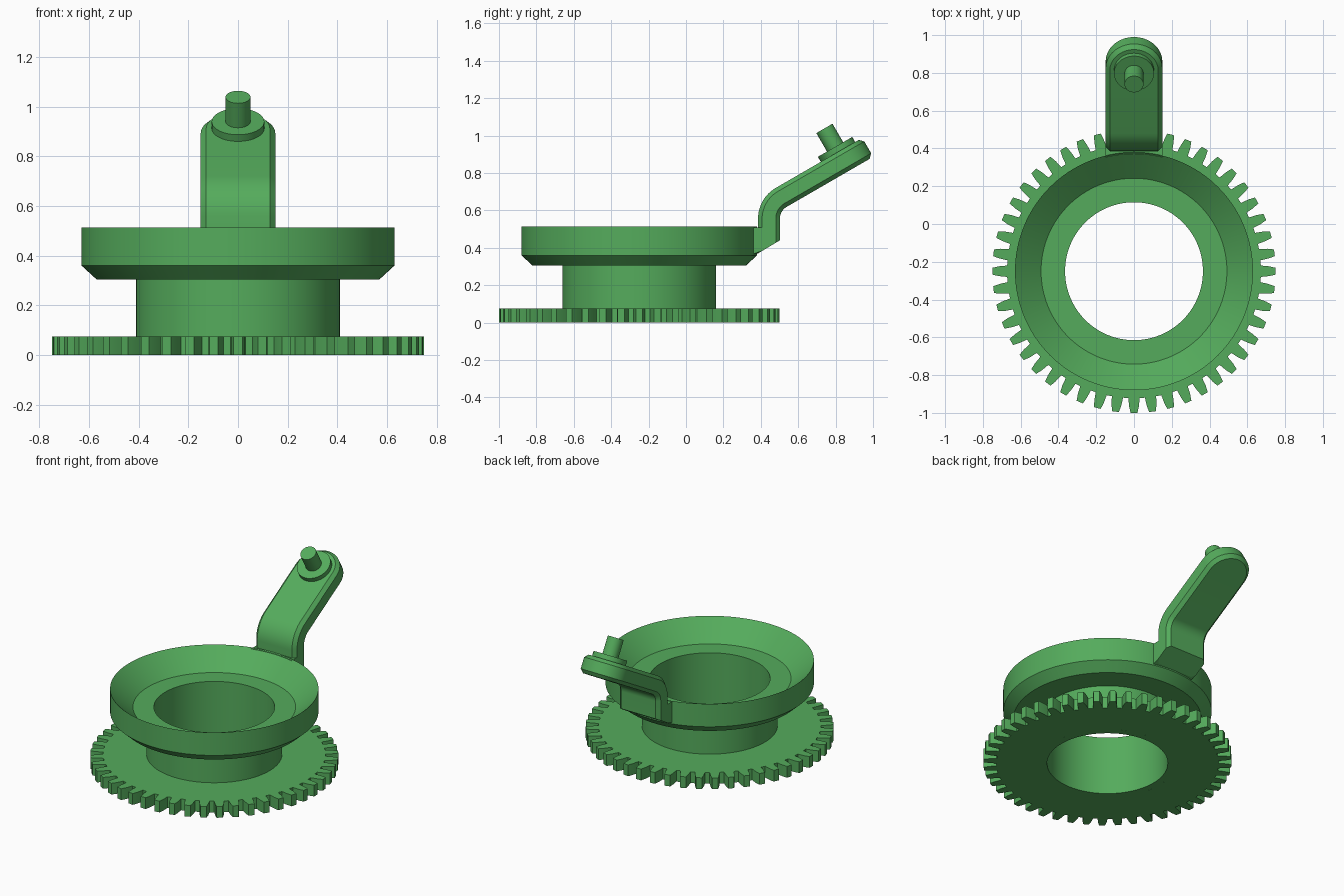
import bpy, bmesh, math
from mathutils import Vector

if "Cube" in bpy.data.objects:
    bpy.data.objects.remove(bpy.data.objects["Cube"])

CY = -0.25  # y of the hub axis

green = bpy.data.materials.new("green")
green.diffuse_color = (0.09, 0.41, 0.107, 1)
green.use_nodes = True
green.node_tree.nodes["Principled BSDF"].inputs["Base Color"].default_value = green.diffuse_color


def finish(name, bm):
    bmesh.ops.remove_doubles(bm, verts=bm.verts, dist=1e-5)
    bmesh.ops.recalc_face_normals(bm, faces=bm.faces)
    mesh = bpy.data.meshes.new(name)
    bm.to_mesh(mesh)
    bm.free()
    mesh.materials.append(green)
    ob = bpy.data.objects.new(name, mesh)
    bpy.context.collection.objects.link(ob)
    bpy.ops.object.select_all(action='DESELECT')
    bpy.context.view_layer.objects.active = ob
    ob.select_set(True)
    bpy.ops.object.shade_smooth_by_angle(angle=math.radians(28))
    return ob


def loft(name, rings, close_rings=False, caps=True):
    """Join equal-length closed rings of points with quads."""
    bm = bmesh.new()
    vs = [[bm.verts.new(p) for p in r] for r in rings]
    n, m = len(rings), len(rings[0])
    for i in range(n if close_rings else n - 1):
        for j in range(m):
            a, b = vs[i], vs[(i + 1) % n]
            bm.faces.new((a[j], a[(j + 1) % m], b[(j + 1) % m], b[j]))
    if caps and not close_rings:
        bm.faces.new(vs[0])
        bm.faces.new(vs[-1])
    return finish(name, bm)


def polar(r, a, z):
    return (r * math.cos(a), CY + r * math.sin(a), z)


# Hub: hollow neck with flared cup on top
profile = [(.365, 0), (.365, .39), (.492, .39), (.63, .513),
           (.63, .36), (.57, .305), (.41, .305), (.41, 0)]
N = 128
loft("hub_cup", [[polar(r, 2 * math.pi * i / N, z) for r, z in profile]
                 for i in range(N)], close_rings=True)

# Gear plate with 48 tapered teeth
TEETH, GZ = 48, 0.075
tooth = [(.672, -.030), (.715, -.026), (.75, -.018),
         (.75, .018), (.715, .026), (.672, .030)]
outline = []
for k in range(TEETH):
    a = 2 * math.pi * k / TEETH
    outline += [(r, a + w / r) for r, w in tooth]
rings = []
for r, a in outline:
    rings.append([polar(.41, a, 0), polar(r, a, 0),
                  polar(r, a, GZ), polar(.41, a, GZ)])
loft("gear", rings, close_rings=True)

# Arm: chamfered bar, rising from the cup, bending outward, round tip
D = Vector((0, .866, .5))       # direction of the sloped part
NRM = Vector((0, -.5, .866))    # normal of the sloped top
TOP = Vector((0, .8125, .913))  # tip centre on the top surface
BC = Vector((0, .575, .556))    # bend centre
R, T, C, W = 0.19, 0.117, 0.022, 0.15
# section corners: (depth below top surface, inset of the width)
layers = [(0, C), (C, 0), (T - C, 0), (T, C)]


def section(fn):
    """fn(depth, inset) -> (half width, centre point)"""
    pts = [fn(t, c) for t, c in layers]
    return ([(w, p.y, p.z) for w, p in pts] +
            [(-w, p.y, p.z) for w, p in reversed(pts)])


sections = [section(lambda t, c: (W - c, Vector((0, .385 + t, .37 + .6 * t))))]
for i in range(13):
    a = math.radians(180 - 60 * i / 12)
    u = Vector((0, math.cos(a), math.sin(a)))
    sections.append(section(lambda t, c: (W - c, BC + u * (R - t))))
for i in range(17):
    a = math.pi / 2 * i / 16
    sections.append(section(lambda t, c: (
        (W - c) * math.cos(a), TOP - NRM * t + D * (W - c) * math.sin(a))))
loft("arm", sections, caps=False)
bm = bmesh.new()
bm.faces.new([bm.verts.new(p) for p in sections[0]])
finish("arm_base", bm)

# Filler joining the arm to the cup wall
rings = []
for i in range(13):
    x = -W + 2 * W * i / 12
    y = CY + math.sqrt(.622 ** 2 - x * x)
    rings.append([(x, y, .365), (x, .41, .385), (x, .41, .508), (x, y, .508)])
loft("arm_joint", rings)


# Washer and peg standing square on the arm tip
def cylinder(name, r, lo, hi, n=48):
    side = Vector((1, 0, 0))
    loft(name, [[TOP + NRM * h + side * r * math.cos(2 * math.pi * k / n)
                 + D * r * math.sin(2 * math.pi * k / n) for k in range(n)]
                for h in (lo, hi)])


cylinder("washer", .106, -.01, .031)
cylinder("peg", .05, .02, .145)
